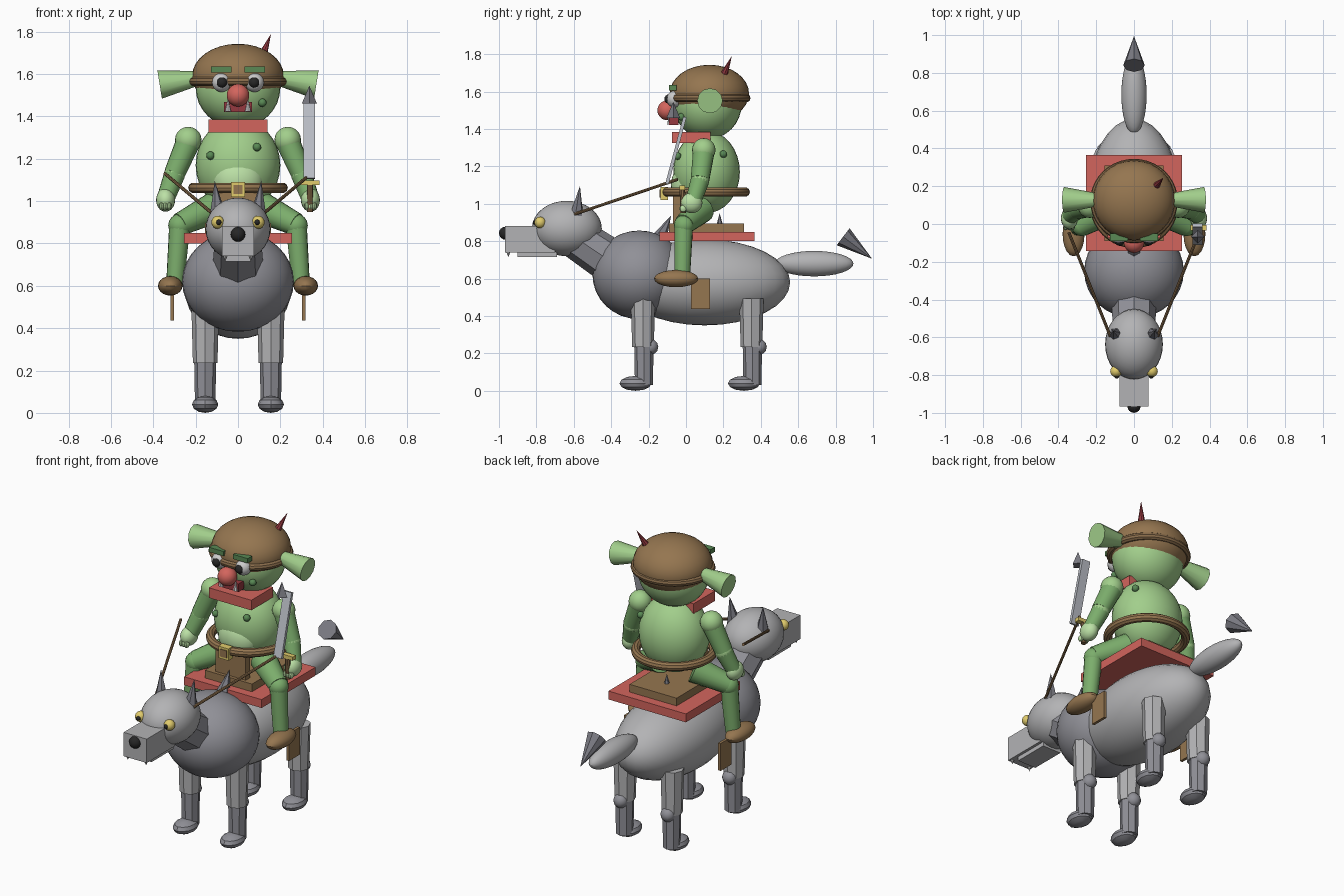
import bpy, math
from mathutils import Vector

if "Cube" in bpy.data.objects:
    bpy.data.objects.remove(bpy.data.objects["Cube"])

MATS = {}
COLORS = {
    'fur': (.45, .45, .46), 'dark_fur': (.28, .28, .31), 'charcoal': (.2, .2, .23),
    'black': (.02, .02, .02), 'yellow': (.75, .6, .15), 'white': (.8, .8, .8), 'steel': (.5, .52, .57),
    'skin': (.36, .62, .26), 'limb': (.2, .42, .15), 'light_skin': (.5, .75, .38), 'dark_skin': (.1, .25, .09),
    'leather': (.3, .18, .08), 'wood': (.25, .15, .07), 'red': (.65, .13, .11), 'maroon': (.3, .04, .05),
}


def finish(name, color):
    o = bpy.context.object
    o.name = name
    if color not in MATS:
        MATS[color] = bpy.data.materials.new(color)
        MATS[color].diffuse_color = (*COLORS[color], 1)
    o.data.materials.append(MATS[color])
    bpy.ops.object.transform_apply(location=False, rotation=False, scale=True)
    bpy.ops.object.shade_smooth_by_angle(angle=math.radians(32))
    return o


def ball(name, loc, r, color, seg=32):
    bpy.ops.mesh.primitive_uv_sphere_add(segments=seg, ring_count=seg // 2, radius=1, location=loc)
    bpy.context.object.scale = r if isinstance(r, tuple) else (r, r, r)
    return finish(name, color)


def box(name, lo, hi, color, rx=0):
    lo, hi = Vector(lo), Vector(hi)
    bpy.ops.mesh.primitive_cube_add(size=1, location=(lo + hi) / 2, rotation=(rx, 0, 0))
    bpy.context.object.scale = hi - lo
    return finish(name, color)


def rod(name, a, b, r1, r2, color, sides=16):
    """Cylinder, cone or taper from point a to point b."""
    a, b = Vector(a), Vector(b)
    bpy.ops.mesh.primitive_cone_add(vertices=sides, radius1=r1, radius2=r2, depth=(b - a).length,
                                    location=(a + b) / 2,
                                    rotation=(b - a).to_track_quat('Z', 'Y').to_euler())
    return finish(name, color)


def ring(name, loc, R, r, color, sx=1):
    bpy.ops.mesh.primitive_torus_add(major_radius=R, minor_radius=r, location=loc,
                                     major_segments=40, minor_segments=10)
    bpy.context.object.scale.x = sx
    return finish(name, color)


# Mount: body, chest, neck, head
ball('mount_body', (0, .1, .58), (.25, .457, .23), 'fur')
ball('mount_chest', (0, -.25, .62), (.264, .25, .237), 'dark_fur')
rod('mount_neck', (0, -.28, .61), (0, -.6, .825), .125, .11, 'dark_fur', 8)
ball('mount_head', (0, -.637, .868), (.153, .187, .148), 'fur')
box('muzzle', (-.076, -.967, .74), (.076, -.7, .882), 'fur')
box('lower_jaw', (-.06, -.9, .715), (.06, -.69, .75), 'fur')
ball('mount_nose', (0, -.965, .843), .035, 'black', 16)

# Mount tail and spine spikes
ball('mount_tail', (0, .685, .68), (.067, .21, .068), 'fur')
rod('tail_tip', (0, .84, .824), (0, .995, .706), .057, 0, 'charcoal', 8)
rod('spine_spike_front', (0, -.14, .82), (0, -.08, .936), .04, 0, 'charcoal', 6)
rod('spine_spike_back', (0, .18, .84), (0, .18, .95), .03, 0, 'charcoal', 6)

# Saddle
box('saddle_blanket', (-.255, -.142, .8), (.255, .365, .85), 'red')
box('saddle', (-.155, -.09, .85), (.155, .31, .896), 'leather')

# Rider: torso, belt, scarf
ball('rider_torso', (0, .11, 1.17), (.2, .178, .22), 'skin')
ball('rider_belly', (0, .005, 1.1), (.12, .085, .112), 'light_skin')
ring('belt', (0, .107, 1.063), .21, .025, 'leather')
box('belt_buckle', (-.033, -.137, 1.02), (.033, -.095, 1.09), 'yellow')
box('buckle_center', (-.022, -.141, 1.033), (.022, -.1, 1.077), 'leather')
box('loincloth', (-.1, -.07, .89), (.1, -.03, 1.05), 'leather')
box('scarf', (-.14, -.075, 1.325), (.14, .13, 1.385), 'red')

# Rider head and helmet
ball('rider_head', (0, .115, 1.535), (.2, .183, .19), 'skin')
ball('rider_nose', (0, -.1, 1.5), .053, 'red')
box('mouth', (-.066, -.09, 1.42), (.066, -.04, 1.468), 'maroon')
ball('helmet', (0, .125, 1.59), (.217, .212, .153), 'leather')
ring('helmet_rim', (0, .122, 1.565), .201, .022, 'wood', 1.04)
rod('helmet_horn', (.115, .2, 1.685), (.156, .245, 1.79), .022, 0, 'maroon', 8)

# Warts
for i, p in enumerate([(.115, -.025, 1.465), (-.13, -.025, 1.215), (.09, -.045, 1.255), (.158, .2, 1.266)]):
    ball(f'wart_{i}', p, .02, 'dark_skin', 12)

# Mirrored parts
for s, side in ((-1, 'left'), (1, 'right')):
    # Mount legs
    for y, end in ((-.23, 'front'), (.35, 'back')):
        n = f'{end}_{side}'
        x = s * .155
        rod(f'{n}_upper_leg', (x, y, .235), (x, y, .495), .058, .065, 'fur', 8)
        rod(f'{n}_lower_leg', (x, y + .005, .03), (x, y + .005, .25), .048, .052, 'dark_fur', 8)
        ball(f'{n}_knee', (x, y + .04, .235), .042, 'dark_fur', 12)
        ball(f'{n}_paw', (x, y - .04, .04), (.062, .086, .04), 'dark_fur', 12)
    # Mount face
    rod(f'mount_ear_{side}', (s * .095, -.585, .94), (s * .11, -.567, 1.096), .038, 0, 'charcoal', 6)
    ball(f'mount_eye_{side}', (s * .095, -.78, .9), .031, 'yellow', 16)
    ball(f'mount_pupil_{side}', (s * .091, -.806, .9), .013, 'black', 12)
    rod(f'mount_fang_{side}', (s * .06, -.95, .745), (s * .06, -.95, .715), .012, 0, 'white', 8)
    # Stirrup strap and rein
    box(f'stirrup_strap_{side}', (s * .31 - .008, .027, .437), (s * .31 + .008, .128, .6), 'leather')
    rod(f'rein_{side}', (s * .345, -.045, 1.13), (s * .125, -.595, .945), .008, .008, 'wood', 8)
    # Rider legs
    rod(f'thigh_{side}', (s * .11, .08, .97), (s * .275, -.01, .89), .075, .055, 'limb')
    ball(f'rider_knee_{side}', (s * .275, -.01, .885), .055, 'limb', 16)
    rod(f'shin_{side}', (s * .275, -.012, .89), (s * .297, -.02, .61), .05, .042, 'limb')
    ball(f'shoe_{side}', (s * .32, -.053, .6), (.058, .118, .046), 'leather', 20)
    # Rider arms
    ball(f'shoulder_{side}', (s * .235, .095, 1.288), .063, 'skin', 20)
    rod(f'upper_arm_{side}', (s * .235, .095, 1.28), (s * .3, .075, 1.13), .058, .05, 'limb')
    ball(f'elbow_{side}', (s * .3, .075, 1.125), .05, 'skin', 20)
    rod(f'forearm_{side}', (s * .3, .075, 1.125), (s * .342, .038, 1.01), .05, .042, 'limb')
    ball(f'hand_{side}', (s * .342, .03, 1.005), (.045, .058, .055), 'light_skin', 20)
    for i in range(3):
        ball(f'finger_{side}_{i}', (s * (.325 + .018 * i), -.015, .975), (.013, .02, .02), 'light_skin', 10)
    # Rider face
    rod(f'rider_ear_{side}', (s * .14, .128, 1.588), (s * .37, .128, 1.551), .025, .068, 'skin', 12)
    ball(f'rider_eye_{side}', (s * .078, -.06, 1.56), .045, 'white', 20)
    ball(f'rider_pupil_{side}', (s * .076, -.09, 1.56), .026, 'black', 16)
    box(f'eyebrow_{side}', (s * .079 - .048, -.09, 1.607), (s * .079 + .048, -.05, 1.635), 'dark_skin')
    rod(f'tusk_{side}', (s * .047, -.085, 1.425), (s * .047, -.09, 1.485), .016, 0, 'white', 8)

# Sword
box('sword_blade', (.31, -.063, 1.1), (.363, -.045, 1.47), 'steel', -math.radians(15))
rod('sword_tip', (.337, -.068, 1.46), (.337, -.068, 1.545), .036, 0, 'charcoal', 4)
box('sword_guard', (.298, -.035, 1.075), (.385, -.005, 1.097), 'yellow')
rod('sword_grip', (.34, -.015, .95), (.34, -.02, 1.09), .015, .015, 'wood', 10)

for m in bpy.data.materials:
    if m.users and not m.is_grease_pencil:
        m.use_nodes = True
        m.node_tree.nodes["Principled BSDF"].inputs["Base Color"].default_value = m.diffuse_color
